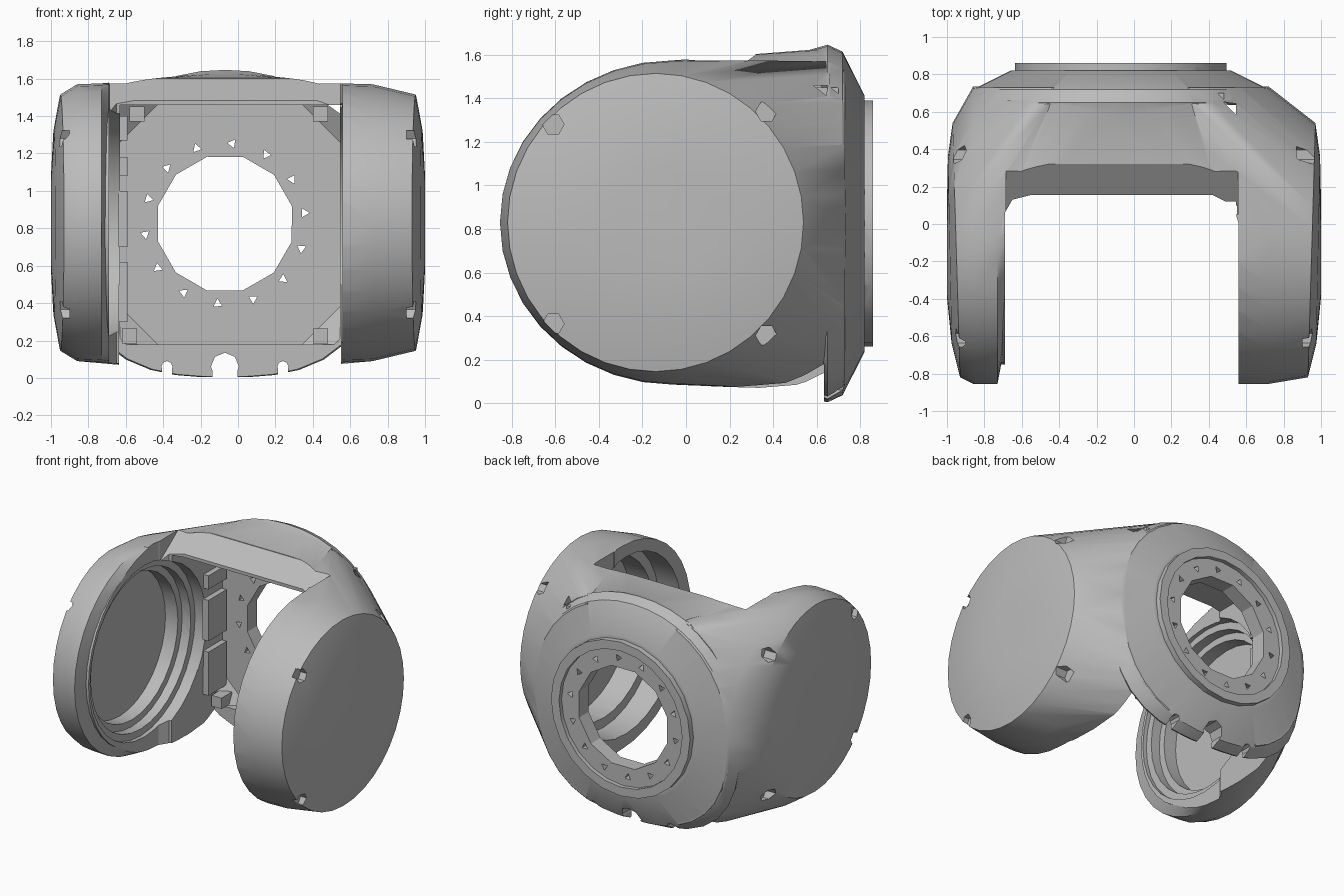
import bpy, bmesh, math
from mathutils import Vector

old = bpy.data.objects.get("Cube")
if old:
    bpy.data.objects.remove(old, do_unlink=True)

grey = bpy.data.materials.new("light grey casting")
grey.use_nodes = True
grey.diffuse_color = (0.5, 0.5, 0.5, 1)
grey.node_tree.nodes["Principled BSDF"].inputs["Base Color"].default_value = (0.5, 0.5, 0.5, 1)

CX, CZ = -0.07, 0.825      # axis of the rear flange
DY = -0.14                 # axis of the side drums


def make(name, bm):
    bmesh.ops.recalc_face_normals(bm, faces=bm.faces)
    me = bpy.data.meshes.new(name)
    bm.to_mesh(me)
    bm.free()
    me.materials.append(grey)
    ob = bpy.data.objects.new(name, me)
    bpy.context.collection.objects.link(ob)
    return ob


def hull(name, points):
    bm = bmesh.new()
    for p in points:
        bm.verts.new(p)
    res = bmesh.ops.convex_hull(bm, input=bm.verts)
    junk = [g for g in res["geom_interior"] if isinstance(g, bmesh.types.BMVert)]
    bmesh.ops.delete(bm, geom=junk, context="VERTS")
    return make(name, bm)


def box(name, lo, hi):
    return hull(name, [(x, y, z) for x in (lo[0], hi[0]) for y in (lo[1], hi[1]) for z in (lo[2], hi[2])])


def rod(name, axis, a, b, c1, c2, r, n=32, turn=0.0):
    """Cylinder along axis x or y, from a to b; c1, c2 are the other two coordinates."""
    pts = []
    for t in (a, b):
        for i in range(n):
            w = math.tau * i / n + turn
            u, v = c1 + r * math.cos(w), c2 + r * math.sin(w)
            pts.append((t, u, v) if axis == "x" else (u, t, v))
    return hull(name, pts)


def combine(target, other, op):
    m = target.modifiers.new("join", "BOOLEAN")
    m.operation, m.object, m.solver = op, other, "EXACT"
    bpy.context.view_layer.update()
    dg = bpy.context.evaluated_depsgraph_get()
    me = bpy.data.meshes.new_from_object(target.evaluated_get(dg))
    target.modifiers.clear()
    target.data = me
    bpy.data.objects.remove(other, do_unlink=True)


def ellipse(x, cy, ry, rz, tilt=0.0, n=36):
    ws = [math.tau * i / n for i in range(n)]
    return [Vector((x + tilt * math.cos(w), cy + ry * math.cos(w), 0.83 + rz * math.sin(w))) for w in ws]


def hub_ring(y, r, top=2.0, bottom=2.0, n=40):
    """Ring round the flange axis; a power above 2 squares off its upper or lower half."""
    pts = []
    for i in range(n):
        c, s = math.cos(math.tau * i / n), math.sin(math.tau * i / n)
        power = top if s > 0 else bottom
        k = r / (abs(c) ** power + abs(s) ** power) ** (1 / power)
        pts.append(Vector((CX + k * c, y, CZ + k * s)))
    return pts


# side arms: drum, domed cap and the shoulder running back to the hub
inner, arms = [], []
for side, x_in, x_seam, x_cap in ((1, 0.54, 0.72, 0.95), (-1, -0.73, -0.86, -0.95)):
    rim = ellipse(x_in, -0.06, 0.795, 0.745)
    pts = rim + ellipse(x_seam, -0.06, 0.795, 0.74)
    pts += ellipse(x_cap, DY, 0.68, 0.685, 0.02 * side)
    pts += ellipse(x_cap + 0.035 * side, DY, 0.5, 0.5, 0.01 * side)
    pts += ellipse(side, DY, 0.25, 0.25)
    back = hub_ring(0.64, 0.81, 2.3, 2.8) + hub_ring(0.73, 0.78, 2.1, 2.5)
    pts += [p for p in back if (p.x - CX) * side > 0.35]
    pts += [(CX + 0.6 * side, 0.48, 0.09), (CX + 0.6 * side, 0.3, 1.575)]
    arms.append(hull("arm", pts))
    inner += [p for p in rim if p.z > 1.2 and p.y > -0.1]
body = arms[0]
body.name = "yoke_housing"
combine(body, arms[1], "UNION")
combine(body, rod("left_rim", "x", -0.8, -0.66, -0.06, 0.83, 0.69, 36), "UNION")

# roof between the arms and the tapering rear hub
roof = inner + [p for p in hub_ring(0.66, 0.805, 2.3) if p.z > 0.9]
combine(body, hull("roof", roof), "UNION")
hub = hub_ring(0.3, 0.72) + hub_ring(0.65, 0.822, 2.15, 2.8) + hub_ring(0.72, 0.79, 2.1, 2.5) + hub_ring(0.82, 0.59)
combine(body, hull("hub", hub), "UNION")
combine(body, rod("flange", "y", 0.7, 0.86, CX, CZ, 0.565, 24), "UNION")

# open slot with rounded rear corners, and the sloped front edge of the roof
plan = [(-0.69, -1.2), (0.56, -1.2), (0.56, 0.0), (0.53, 0.1), (0.42, 0.155), (-0.55, 0.155), (-0.65, 0.13), (-0.69, 0.06)]
combine(body, hull("slot", [(x, y, z) for x, y in plan for z in (-0.5, 2)]), "DIFFERENCE")
slope = [(0.05, 1.41), (0.32, 1.6), (0.32, 2), (0.05, 2)]
combine(body, hull("roof_slope", [(x, y, z) for y, z in slope for x in (-0.685, 0.555)]), "DIFFERENCE")

# hollow interior with chamfered rear corners, open underneath in front of the lip
hollow = [(x, y, z) for x in (-0.63, 0.545) for y in (0.0, 0.62) for z in (0.18, 1.46)]
for sx, x in ((1, -0.63), (-1, 0.545)):
    for sz, z in ((1, 0.18), (-1, 1.46)):
        hollow += [(x + 0.2 * sx, 0.72, z), (x, 0.72, z + 0.2 * sz)]
combine(body, hull("cavity", hollow), "DIFFERENCE")
combine(body, box("floor_opening", (-0.635, 0.0, -0.3), (0.55, 0.635, 0.5)), "DIFFERENCE")

# stepped recesses inside the drums
for x0, x1, r in ((-0.5, -0.72, 0.63), (-0.6, -0.79, 0.58), (-0.7, -0.89, 0.53),
                  (0.4, 0.74, 0.65), (0.6, 0.92, 0.58)):
    combine(body, rod("recess", "x", x0, x1, -0.1, 0.83, r), "DIFFERENCE")

# rear bore, its shallow seat and the ring of screw holes
combine(body, rod("seat", "y", 0.83, 1, CX, CZ, 0.5, 24), "DIFFERENCE")
combine(body, rod("bore", "y", 0.4, 1, CX, CZ, 0.37, 12, 0.26), "DIFFERENCE")
for i in range(14):
    w = math.tau * (i + 0.3) / 14
    combine(body, rod("screw_hole", "y", 0.6, 1, CX + 0.43 * math.cos(w), CZ + 0.43 * math.sin(w), 0.027, 3, i), "DIFFERENCE")

# notches in the lower lip
for x, r in ((-0.38, 0.03), (CX, 0.075), (0.24, 0.03)):
    combine(body, rod("lip_notch", "y", 0.5, 0.8, x, 0.06, r, 8), "DIFFERENCE")
    combine(body, box("lip_slit", (x - r * 0.9, 0.5, -0.2), (x + r * 0.9, 0.8, 0.06)), "DIFFERENCE")

# screw pockets round both caps
for side in (1, -1):
    for y, z, depth in ((-0.61, 1.28, 0.9), (-0.61, 0.365, 0.9), (0.37, 1.34, 0.87), (0.37, 0.31, 0.87)):
        combine(body, rod("pocket", "x", depth * side, 1.2 * side, y, z, 0.05, 6), "DIFFERENCE")

bpy.ops.object.select_all(action="DESELECT")
body.select_set(True)
bpy.context.view_layer.objects.active = body
bpy.ops.object.shade_smooth_by_angle(angle=math.radians(28))

# mounting blocks in the cavity corners and clips along its right wall
for x, z in ((-0.54, 1.41), (0.44, 1.41), (0.44, 0.225), (-0.58, 0.225)):
    box("corner_block", (x - 0.04, 0.58, z - 0.04), (x + 0.04, 0.7, z + 0.04))
for z0, z1 in ((0.3, 0.62), (0.7, 1.0), (1.08, 1.18), (1.27, 1.4)):
    box("wall_clip", (-0.64, 0.5, z0), (-0.59, 0.71, z1))
